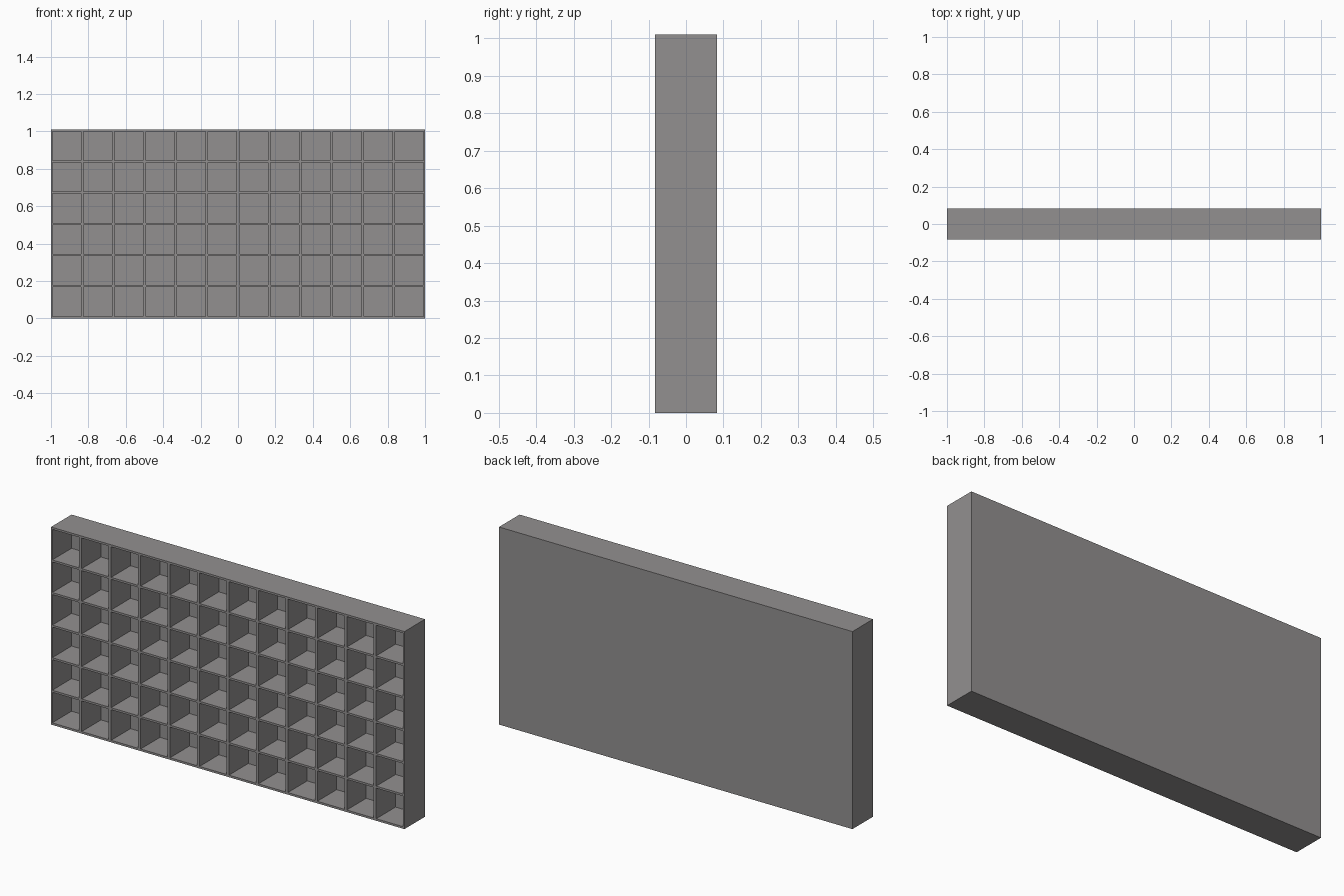
import bpy
import bmesh

cube = bpy.data.objects.get("Cube")
if cube:
    bpy.data.objects.remove(cube, do_unlink=True)

COLS, ROWS = 12, 6
PITCH = 1 / 6
DIVIDER = 0.014          # thickness of upright dividers
SHELF = 0.0105           # thickness of shelves
HALF_DEPTH = 0.083
BACK = 0.01              # thickness of back panel

grey = bpy.data.materials.new("warm grey")
grey.use_nodes = True
colour = (0.29, 0.28, 0.28, 1)
grey.diffuse_color = colour
grey.node_tree.nodes["Principled BSDF"].inputs["Base Color"].default_value = colour

# Alternating wall and opening positions across and up the front
xs, zs = [-1], [0]
for c in range(COLS):
    left = -1 + c * PITCH
    xs += [left + DIVIDER / 2, left + PITCH - DIVIDER / 2]
xs.append(1)
for r in range(ROWS):
    zs += [r * PITCH + SHELF, (r + 1) * PITCH]
zs.append(ROWS * PITCH + SHELF)

bm = bmesh.new()


def sheet(y):
    return [[bm.verts.new((x, y, z)) for x in xs] for z in zs]


front = sheet(-HALF_DEPTH)
openings = []
for j in range(len(zs) - 1):
    for i in range(len(xs) - 1):
        face = bm.faces.new((front[j][i], front[j][i + 1],
                             front[j + 1][i + 1], front[j + 1][i]))
        if i % 2 and j % 2:
            openings.append(face)

# Outer casing: extrude the rim back and close it with one panel
rim = [e for e in bm.edges if e.is_boundary]
rim_verts = [v for v in bmesh.ops.extrude_edge_only(bm, edges=rim)["geom"]
             if isinstance(v, bmesh.types.BMVert)]
for v in rim_verts:
    v.co.y = HALF_DEPTH
bmesh.ops.holes_fill(bm, edges=[e for e in bm.edges if e.is_boundary], sides=0)

# Compartments: push each opening back to the inner panel
for face in bmesh.ops.extrude_discrete_faces(bm, faces=openings)["faces"]:
    for v in face.verts:
        v.co.y = HALF_DEPTH - BACK

# Merge coplanar strips, then make the normals consistent
bmesh.ops.dissolve_limit(bm, angle_limit=0.01, verts=bm.verts[:], edges=bm.edges[:])
bmesh.ops.recalc_face_normals(bm, faces=bm.faces[:])
mesh = bpy.data.meshes.new("compartment_rack")
bm.to_mesh(mesh)
bm.free()
mesh.materials.append(grey)
rack = bpy.data.objects.new("compartment_rack", mesh)
bpy.context.collection.objects.link(rack)
